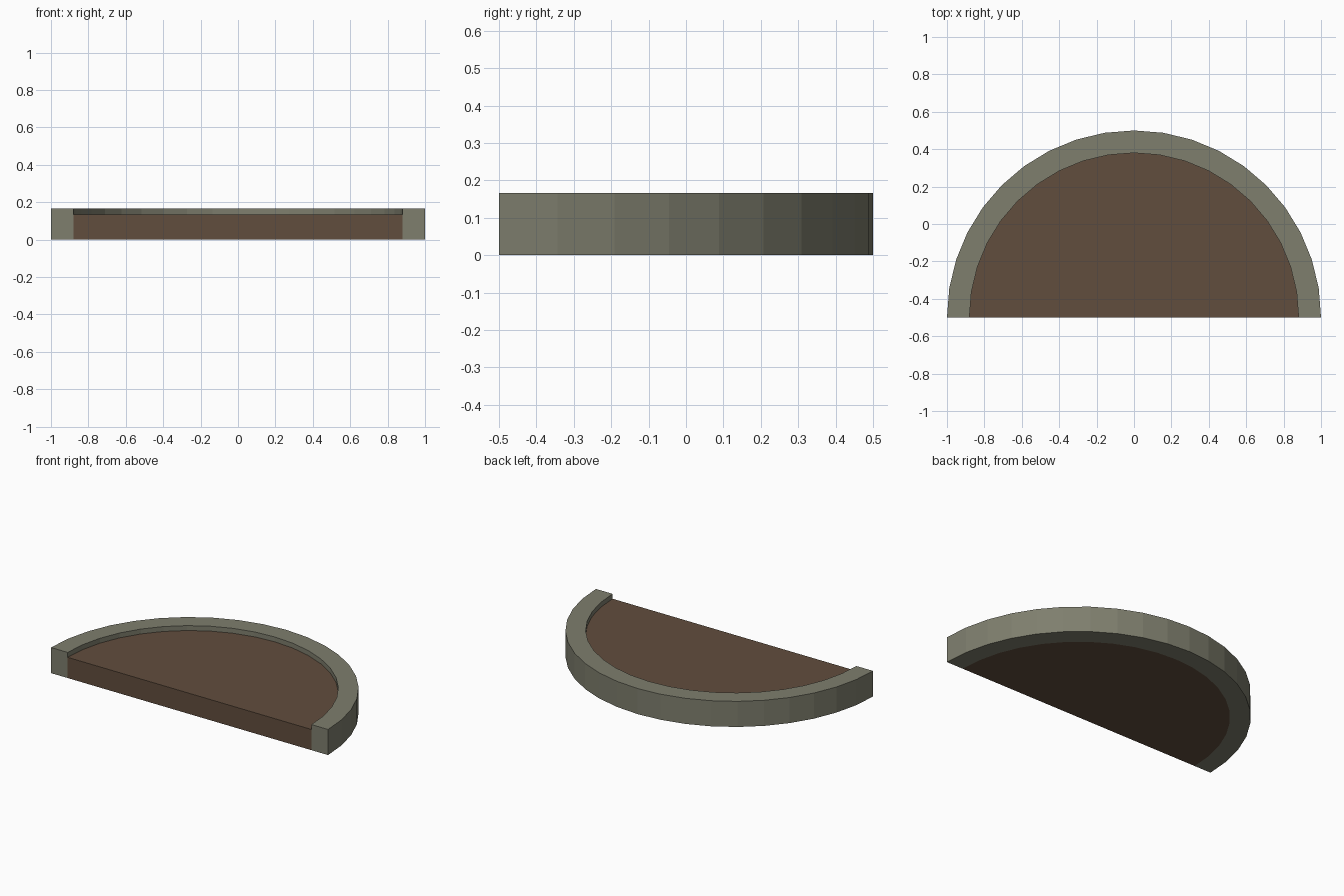
import bpy, bmesh
from math import sin, cos, pi

if "Cube" in bpy.data.objects:
    bpy.data.objects.remove(bpy.data.objects["Cube"])

SEGMENTS = 20      # 9 degree steps around the half circle
OUTER, INNER = 1.0, 0.88
RIM_TOP, SOIL_TOP = 0.167, 0.135
FRONT_Y = -0.5


def arc(radius):
    return [(radius * cos(pi * i / SEGMENTS), FRONT_Y + radius * sin(pi * i / SEGMENTS))
            for i in range(SEGMENTS + 1)]


def material(name, color):
    mat = bpy.data.materials.new(name)
    mat.diffuse_color = (*color, 1)
    mat.use_nodes = True
    mat.node_tree.nodes["Principled BSDF"].inputs["Base Color"].default_value = mat.diffuse_color
    return mat


def extruded(name, outlines, height, mat):
    """Extrude flat outlines that share edges into one closed solid."""
    bm = bmesh.new()
    for outline in outlines:
        bm.faces.new([bm.verts.new((x, y, 0)) for x, y in outline])
    bmesh.ops.remove_doubles(bm, verts=bm.verts[:], dist=1e-5)
    top = bmesh.ops.extrude_face_region(bm, geom=bm.faces[:], use_keep_orig=True)
    verts = [g for g in top["geom"] if isinstance(g, bmesh.types.BMVert)]
    bmesh.ops.translate(bm, verts=verts, vec=(0, 0, height))
    bmesh.ops.recalc_face_normals(bm, faces=bm.faces[:])
    mesh = bpy.data.meshes.new(name)
    bm.to_mesh(mesh)
    bm.free()
    mesh.materials.append(mat)
    obj = bpy.data.objects.new(name, mesh)
    bpy.context.collection.objects.link(obj)
    return obj


outer, inner = arc(OUTER), arc(INNER)

# Stone rim: one quad per arc step
rim_quads = [(outer[i], outer[i + 1], inner[i + 1], inner[i]) for i in range(SEGMENTS)]
extruded("stone_rim", rim_quads, RIM_TOP, material("stone", (0.21, 0.21, 0.155)))

# Soil bed: half disc filling the rim, slightly lower
extruded("soil_bed", [inner], SOIL_TOP, material("soil", (0.12, 0.075, 0.047)))
